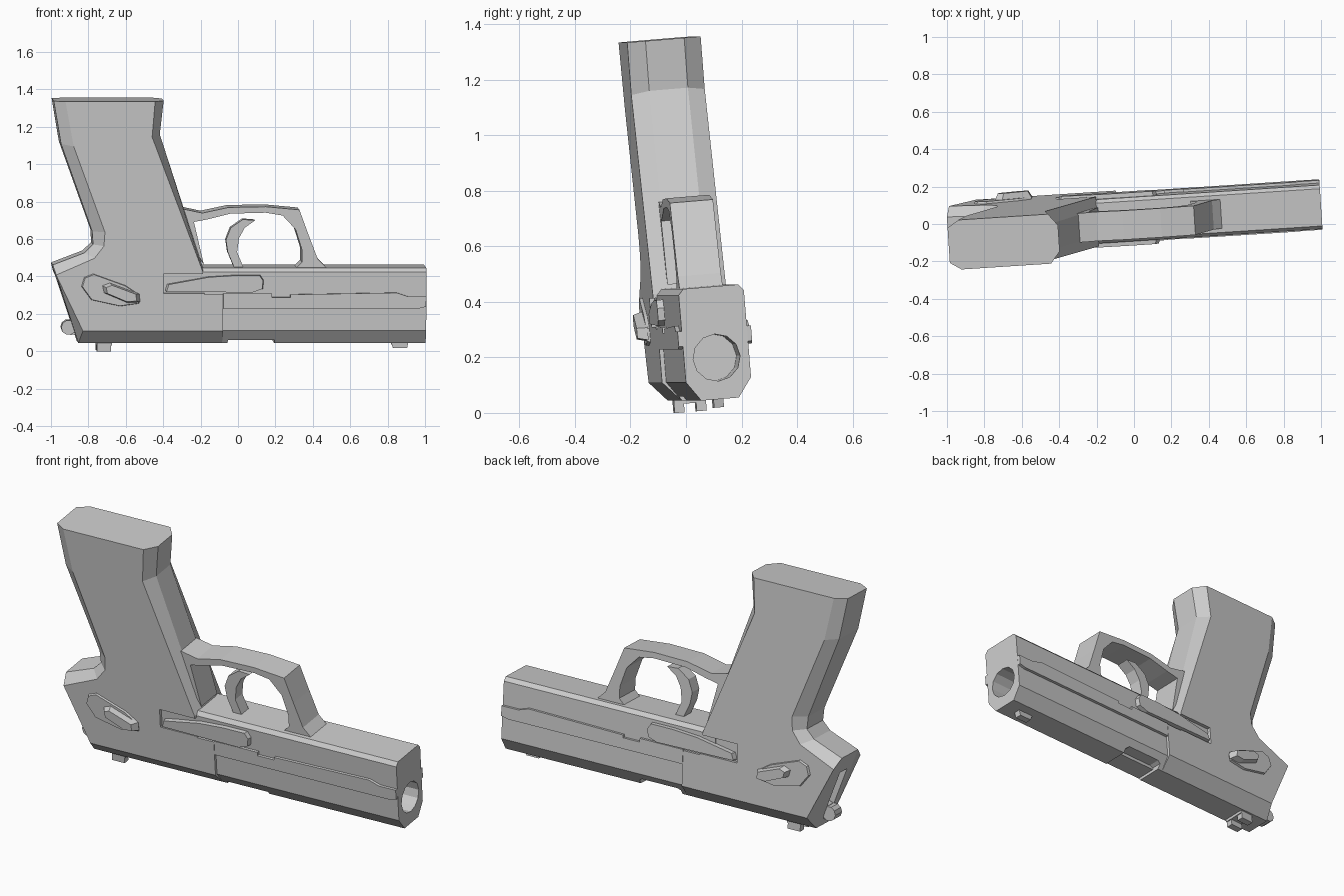
import bpy, bmesh, math
from mathutils import Matrix

if "Cube" in bpy.data.objects:
    bpy.data.objects.remove(bpy.data.objects["Cube"])

# Whole model leans slightly: yaw about z, roll about x
TILT = (Matrix.Translation((0, 0.062, 0.0))
        @ Matrix.Rotation(0.065, 4, 'Z') @ Matrix.Rotation(0.083, 4, 'X'))
H = 0.133     # half thickness of grip and frame


def finish(name, bm):
    bmesh.ops.recalc_face_normals(bm, faces=bm.faces)
    bm.transform(TILT)
    me = bpy.data.meshes.new(name)
    bm.to_mesh(me)
    bm.free()
    ob = bpy.data.objects.new(name, me)
    bpy.context.collection.objects.link(ob)
    return ob


def loft(name, rings):
    """Bridge rings of 3D points and cap both ends."""
    bm = bmesh.new()
    vs = [[bm.verts.new(p) for p in r] for r in rings]
    n = len(vs[0])
    for a, b in zip(vs, vs[1:]):
        for i in range(n):
            j = (i + 1) % n
            bm.faces.new((a[i], a[j], b[j], b[i]))
    bm.faces.new(vs[0])
    bm.faces.new(vs[-1])
    return finish(name, bm)


def plate(name, pts, v0, v1, inset=1.0):
    """Side-view profile extruded from v0 to v1; outer ring can shrink."""
    cx = sum(p[0] for p in pts) / len(pts)
    cz = sum(p[1] for p in pts) / len(pts)
    return loft(name, [[(x, v0, z) for x, z in pts],
                       [(cx + (x - cx) * inset, v1, cz + (z - cz) * inset) for x, z in pts]])


def both(name, pts, v0, v1, inset=1.0):
    for side, s in (("left", -1), ("right", 1)):
        plate(f"{name}_{side}", pts, s * v0, s * v1, inset)


def rect(x0, x1, z0, z1):
    return [(x0, z0), (x1, z0), (x1, z1), (x0, z1)]


def cut(ob, cutter):
    m = ob.modifiers.new("cut", 'BOOLEAN')
    m.operation, m.object = 'DIFFERENCE', cutter
    bpy.context.view_layer.objects.active = ob
    bpy.ops.object.modifier_apply(modifier=m.name)
    bpy.data.objects.remove(cutter)


# Grip and rear frame: outer x, z, chamfer-inner x, z, outer half width
P = [(-1, 1.35, -.94, 1.35, .094), (-.96, 1.12, -.895, 1.11, .094),
     (-.79, .65, -.725, .65, .08), (-.785, .58, -.73, .575, .08),
     (-.83, .535, -.78, .51, .08), (-1, .47, -.985, .42, .08),
     (-.86, .05, -.84, .12, .068), (-.09, .05, -.09, .12, .068),
     (-.09, .315, -.09, .315, .1), (-.19, .315, -.19, .315, .1),
     (-.19, .44, -.2, .44, .07), (-.43, 1.17, -.475, 1.16, .07),
     (-.41, 1.35, -.46, 1.35, .07)]
body = loft("grip_frame", [[(p[2], -H, p[3]) for p in P], [(p[0], -p[4], p[1]) for p in P],
                           [(p[0], p[4], p[1]) for p in P], [(p[2], H, p[3]) for p in P]])
# Lever pockets and rear slot
for s in (-1, 1):
    cut(body, plate("pocket", rect(-.41, -.1, .322, .425), s * .115, s * .2))
cut(body, plate("slot", [(-1.02, .37), (-.92, .37), (-.84, .12), (-.95, .12)], -.035, .035))

# Barrel housing: chamfered section swept along x, with bore and top port
S = [(-.068, .05), (-.118, .12), (-.118, .435), (-.1, .456),
     (.1, .456), (.118, .435), (.118, .12), (.068, .05)]
core = loft("barrel_housing", [[(x, v, z) for v, z in S] for x in (-.27, 1.0)])
bore = [(.085 * math.cos(a * math.tau / 12), .2 + .085 * math.sin(a * math.tau / 12)) for a in range(12)]
cut(core, loft("bore", [[(x, v, z) for v, z in bore] for x in (.8, 1.1)]))
cut(core, plate("port", [(-.06, .0), (-.06, .075), (-.04, .085), (.17, .085), (.19, .07), (.19, .0)],
                .03, .2))
cut(core, plate("port_step", rect(-.06, .19, 0, .066), -.2, .2))

# Side rails
both("side_rail", [(-.09, .24), (.96, .24), (1, .25), (1, .305), (.9, .305), (.84, .325),
                   (.27, .315), (.27, .3), (.17, .3), (.17, .32), (-.09, .32)], .11, H, .997)

# Trigger guard loop as strip of quads between outer and inner paths
outer = [(-.22, .52), (-.305, .77), (-.2, .748), (-.06, .778), (.14, .782), (.32, .765),
         (.37, .63), (.42, .5), (.47, .45)]
inner = [(-.19, .47), (-.245, .7), (-.17, .715), (-.05, .745), (.14, .75), (.23, .735),
         (.3, .66), (.335, .55), (.335, .485), (.3, .45)]
plate("trigger_guard", outer + inner[::-1], -.078, .078)

# Trigger
plate("trigger", [(.085, .705), (.02, .71), (-.045, .665), (-.07, .6), (-.06, .535), (-.02, .44),
                  (.03, .44), (-.01, .535), (0, .61), (.03, .665)], -.035, .035)

# Slide release lever
both("release_lever", [(-.4, .34), (-.39, .37), (-.17, .41), (-.02, .42), (.11, .42),
                       (.13, .39), (.125, .345), (.07, .325), (-.4, .332)], .11, .142, .97)

# Safety plate and ridge
both("safety_plate", [(-.855, .36), (-.84, .41), (-.79, .43), (-.61, .365), (-.535, .315),
                      (-.535, .265), (-.64, .25), (-.8, .285)], .12, .145, .93)
both("safety_ridge", [(-.74, .365), (-.7, .38), (-.54, .32), (-.535, .275), (-.6, .27), (-.73, .325)],
     .14, .178, .8)

# Hammer
plate("hammer", [(-.91 + .04 * math.cos(a * math.tau / 10), .13 + .04 * math.sin(a * math.tau / 10))
                 for a in range(10)], -.033, .033)
plate("hammer_stem", [(-.9, .17), (-.82, .2), (-.82, .1), (-.9, .09)], -.025, .025)

# Sights
plate("rear_sight_base", rect(-.76, -.68, .035, .07), -.058, .058)
for s in (-1, 1):
    plate("rear_sight_blade", rect(-.76, -.685, .004, .05), s * .022, s * .058)
plate("front_sight", [(.81, .065), (.83, .02), (.905, .02), (.915, .065)], -.018, .018)
